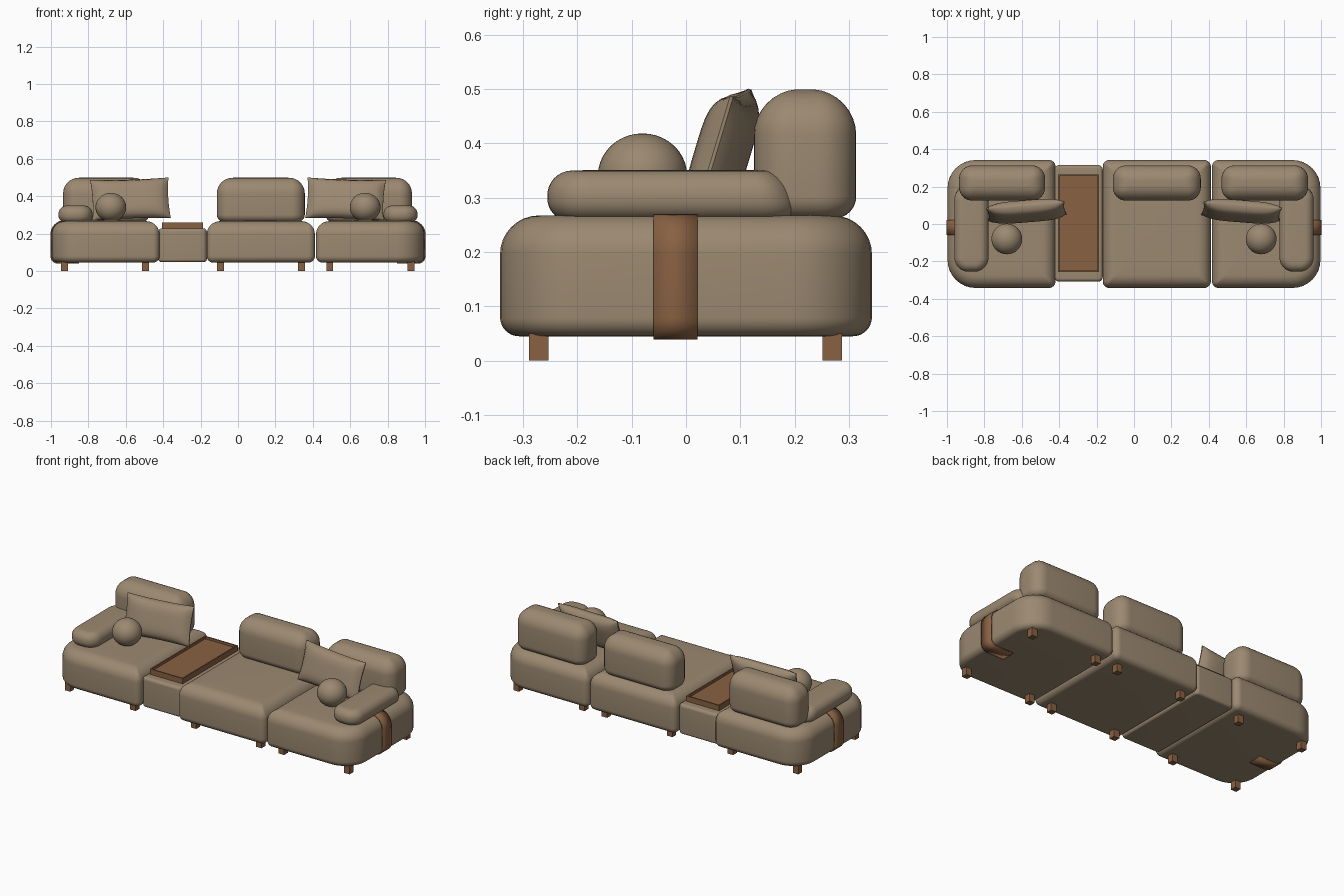
import bpy, bmesh
from math import sin, cos, pi, radians
from mathutils import Matrix, Vector

if "Cube" in bpy.data.objects:
    bpy.data.objects.remove(bpy.data.objects["Cube"])


def material(name, rgb):
    m = bpy.data.materials.new(name)
    m.use_nodes = True
    m.diffuse_color = (*rgb, 1)
    m.node_tree.nodes["Principled BSDF"].inputs["Base Color"].default_value = (*rgb, 1)
    return m


fabric = material("taupe fabric", (0.33, 0.25, 0.165))
wood = material("brown wood", (0.25, 0.12, 0.055))


def finish(bm, name, mat, smooth=True):
    bmesh.ops.recalc_face_normals(bm, faces=bm.faces)
    me = bpy.data.meshes.new(name)
    bm.to_mesh(me)
    bm.free()
    me.materials.append(mat)
    ob = bpy.data.objects.new(name, me)
    bpy.context.collection.objects.link(ob)
    if smooth:
        bpy.ops.object.select_all(action='DESELECT')
        ob.select_set(True)
        bpy.context.view_layer.objects.active = ob
        bpy.ops.object.shade_smooth_by_angle(angle=radians(40))
    return ob


def profile(z0, z1, rb, rt, n=8):
    """Side outline as (inset, height) with rounded bottom and top edges."""
    a = [i / n * pi / 2 for i in range(n + 1)]
    low = [(rb * (1 - sin(t)), z0 + rb * (1 - cos(t))) for t in a]
    high = [(rt * (1 - cos(t)), z1 - rt * (1 - sin(t))) for t in a]
    return low + high


def ring(hx, hy, radii, inset, n=8):
    """Rounded rectangle, one radius per corner, shrunk by the inset."""
    pts = []
    corners = ((1, 1), (-1, 1), (-1, -1), (1, -1))
    for k, ((sx, sy), r) in enumerate(zip(corners, radii)):
        w, d = hx - inset, hy - inset
        r = min(max(r - inset, 0.3 * r), w * 0.98, d * 0.98)
        for i in range(n + 1):
            t = (k + i / n) * pi / 2
            pts.append((sx * (w - r) + r * cos(t), sy * (d - r) + r * sin(t)))
    return pts


def cushion(name, x, y, z, radii, rb, rt, crown=0.0, back_slope=0.0):
    """Soft block between the x, y and z ranges."""
    cx, cy = sum(x) / 2, sum(y) / 2
    hx, hy = (x[1] - x[0]) / 2, (y[1] - y[0]) / 2
    z1 = z[1] - crown
    outline = profile(z[0], z1, rb, rt)
    last = outline[-1][0]
    outline += [(last + (min(hx, hy) * 0.96 - last) * f, z1) for f in (0.25, 0.5, 0.75, 1)]
    bm = bmesh.new()
    loops = []
    for inset, h in outline:
        loop = []
        for px, py in ring(hx, hy, radii, inset):
            lift = max(0, (h - z[0]) / (z1 - z[0]))
            bulge = crown * lift ** 2 * (1 - (px / hx) ** 2) * (1 - (py / hy) ** 2)
            lean = back_slope * lift * max(0, py / hy) ** 2
            loop.append(bm.verts.new((cx + px, cy + py - lean, h + bulge)))
        loops.append(loop)
    for a, b in zip(loops, loops[1:]):
        for i in range(len(a)):
            j = (i + 1) % len(a)
            bm.faces.new((a[i], a[j], b[j], b[i]))
    bm.faces.new(loops[0])
    bm.faces.new(loops[-1])
    return finish(bm, name, fabric)


def block(name, x, y, z):
    bm = bmesh.new()
    size = [b - a for a, b in (x, y, z)]
    mid = [(a + b) / 2 for a, b in (x, y, z)]
    bmesh.ops.create_cube(bm, size=1, matrix=Matrix.Translation(mid) @ Matrix.Diagonal((*size, 1)))
    return bm


def pillow(name, centre, w, h, thick, rot, n=20):
    """Two bulged sheets with pulled-in sides, joined along a seam."""
    bm = bmesh.new()
    for side in (-1, 1):
        bmesh.ops.create_grid(bm, x_segments=n, y_segments=n, size=1,
                              matrix=Matrix.Translation((0, 0, side)))
    for v in bm.verts:
        u, t, side = v.co
        puff = (max(0, 1 - u ** 4) * max(0, 1 - t ** 4)) ** 0.6
        v.co = (u * w / 2 * (1 - 0.035 * (1 - t * t)),
                side * (thick / 2 * puff + 0.003),
                t * h / 2 * (1 - 0.05 * (1 - u * u)))
    rims = [e for e in bm.edges if e.is_boundary]
    bmesh.ops.bridge_loops(bm, edges=rims)
    bm.transform(Matrix.Translation(centre) @ rot)
    return finish(bm, name, fabric)


# Seat modules
Y, Z = (-0.342, 0.342), (0.045, 0.27)
BIG, SMALL = 0.15, 0.035
cushion("right_seat", (-0.997, -0.42), Y, Z, (SMALL, BIG, BIG, SMALL), 0.035, 0.07, 0.004)
cushion("left_seat", (0.417, 0.997), Y, Z, (BIG, SMALL, SMALL, BIG), 0.035, 0.07, 0.004)
cushion("middle_seat", (-0.167, 0.411), Y, Z, [SMALL] * 4, 0.035, 0.07, 0.004)

# Side table with a recessed tray
cushion("table_base", (-0.425, -0.167), (-0.308, 0.315), (0.048, 0.228), [0.025] * 4, 0.015, 0.018)
bm = block("tray", (-0.405, -0.187), (-0.257, 0.265), (0.228, 0.26))
top = max(bm.faces, key=lambda f: f.calc_center_median().z)
bmesh.ops.inset_region(bm, faces=[top], thickness=0.011)
floor = bmesh.ops.extrude_discrete_faces(bm, faces=[top])["faces"][0]
bmesh.ops.translate(bm, verts=floor.verts, vec=(0, 0, -0.014))
finish(bm, "tray", wood, smooth=False)

# Backrests
for name, x in (("right", (-0.935, -0.475)), ("middle", (-0.113, 0.357)), ("left", (0.468, 0.93))):
    cushion(name + "_backrest", x, (0.125, 0.313), (0.262, 0.502), [0.07] * 4, 0.04, 0.078, 0.008)

for s, side in ((-1, "right"), (1, "left")):
    # Armrests
    cushion(side + "_armrest", sorted((s * 0.778, s * 0.96)), (-0.255, 0.215), (0.258, 0.353),
            [0.075] * 4, 0.04, 0.043, 0.005, back_slope=0.03)

    # Scatter pillow and ball cushion
    rot = (Matrix.Rotation(-s * radians(4), 4, 'Z') @ Matrix.Rotation(radians(-17), 4, 'X')
           @ Matrix.Rotation(s * radians(2), 4, 'Y'))
    pillow(side + "_pillow", (s * 0.575, 0.068, 0.385), 0.42, 0.225, 0.085, rot)
    bm = bmesh.new()
    bmesh.ops.create_uvsphere(bm, u_segments=32, v_segments=20, radius=0.082)
    bm.transform(Matrix.Translation((s * 0.68, -0.08, 0.341)) @ Matrix.Diagonal((1, 1, 0.94, 1)))
    finish(bm, side + "_ball_cushion", fabric)

    # Strap wrapped around the outer end
    path = [(0.15, 0.042)] + [p for p in profile(0.042, 0.269, 0.038, 0.073) if p[0] < 0.06]
    bm = bmesh.new()
    rows = [[bm.verts.new((s * (1 - inset), y, h)) for y in (-0.06, 0.021)] for inset, h in path]
    for a, b in zip(rows, rows[1:]):
        bm.faces.new((a[0], a[1], b[1], b[0]))
    strap = finish(bm, side + "_strap", wood)
    solid = strap.modifiers.new("thickness", 'SOLIDIFY')
    solid.thickness = 0.006
    solid.offset = 0

# Legs
for i, x in enumerate((-0.928, -0.495, -0.093, 0.34, 0.49, 0.925)):
    for y, end in ((-0.271, "front"), (0.269, "back")):
        bm = block("leg", (x - 0.018, x + 0.018), (y - 0.018, y + 0.018), (0, 0.05))
        finish(bm, f"{end}_leg_{i + 1}", wood, smooth=False)
